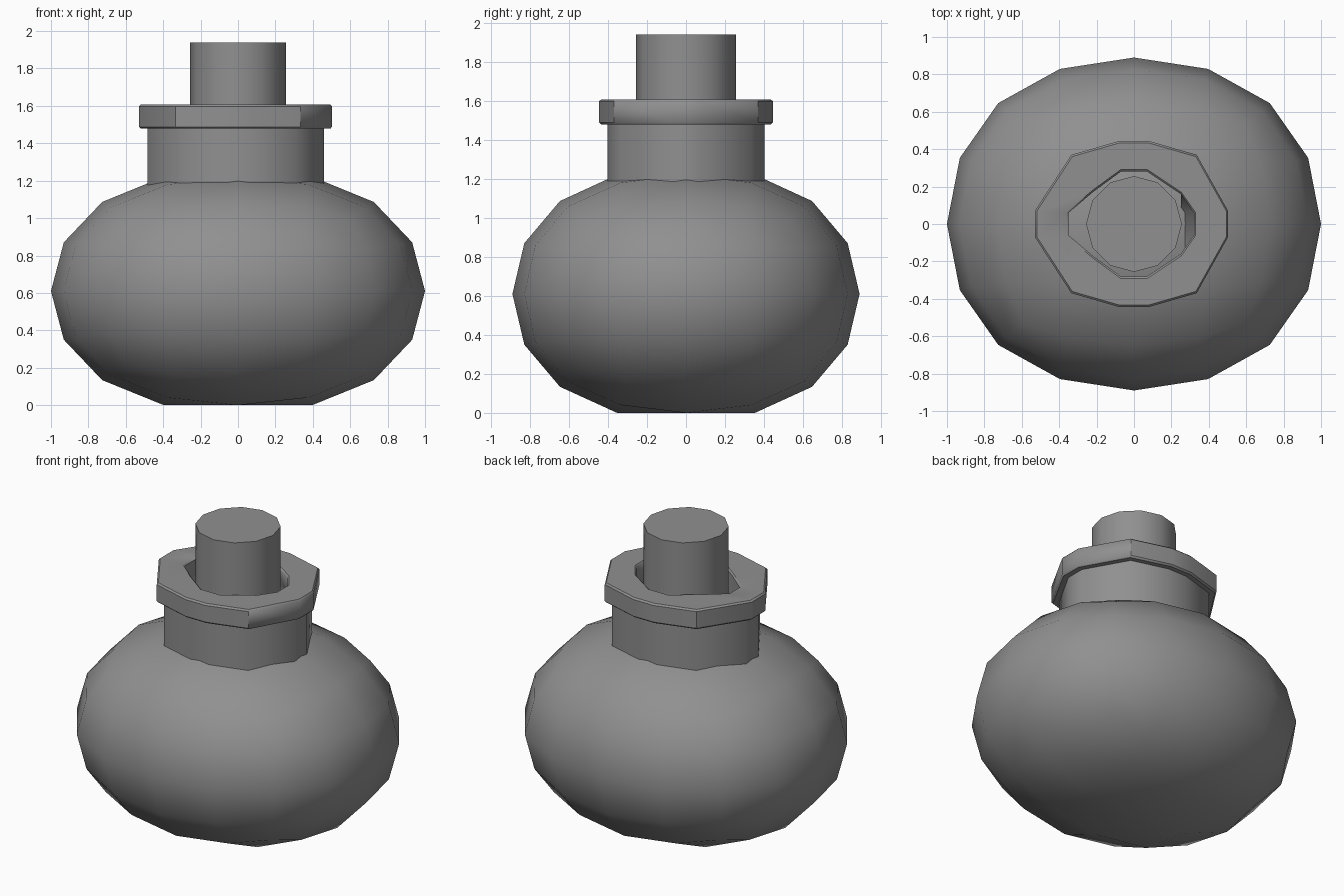
import bpy, bmesh, math

if "Cube" in bpy.data.objects:
    bpy.data.objects.remove(bpy.data.objects["Cube"], do_unlink=True)

grey = bpy.data.materials.new("plain grey")
grey.use_nodes = True
colour = (0.28, 0.28, 0.28, 1)
grey.diffuse_color = colour
grey.node_tree.nodes["Principled BSDF"].inputs["Base Color"].default_value = colour


def make_object(name, bm):
    """Turn a bmesh into a selected, active grey object."""
    bmesh.ops.recalc_face_normals(bm, faces=bm.faces)
    mesh = bpy.data.meshes.new(name)
    bm.to_mesh(mesh)
    bm.free()
    mesh.materials.append(grey)
    ob = bpy.data.objects.new(name, mesh)
    bpy.context.collection.objects.link(ob)
    bpy.ops.object.select_all(action='DESELECT')
    ob.select_set(True)
    bpy.context.view_layer.objects.active = ob
    return ob


def mirrored(half):
    """Complete a left-to-right outline by mirroring it across y = 0."""
    return half + [(x, -y) for x, y in reversed(half)]


def ring(name, outer, inner, low, high, low_inner=None):
    """Hollow collar between two outlines with equal point counts."""
    bm = bmesh.new()
    loops = []
    for pts, z in ((outer, low), (outer, high), (inner, high), (low_inner or inner, low)):
        loops.append([bm.verts.new((x, y, z)) for x, y in pts])
    n = len(outer)
    for a, b in zip(loops, loops[1:] + loops[:1]):
        for i in range(n):
            j = (i + 1) % n
            bm.faces.new((a[i], a[j], b[j], b[i]))
    return make_object(name, bm)


# Rounded body: subdivided cube, squashed and flattened underneath
bm = bmesh.new()
bmesh.ops.create_cube(bm, size=2)
body = make_object("body", bm)
sub = body.modifiers.new("rounding", 'SUBSURF')
sub.levels = 2
bpy.ops.object.modifier_apply(modifier=sub.name)
reach = max(v.co.x for v in body.data.vertices)
for v in body.data.vertices:
    x, y, z = v.co / reach
    v.co = (x, y * 0.89, max(0, 0.61 + z * 0.656))
bpy.ops.object.shade_smooth()

# Outlines shared by the neck and the rim
rim_outline = mirrored([(-0.53, 0.07), (-0.335, 0.37), (-0.075, 0.445),
                        (0.075, 0.445), (0.335, 0.37), (0.503, 0.07)])
neck_outline = [(x * 0.915, y * 0.905) for x, y in rim_outline]
hole = mirrored([(-0.35, 0.06), (-0.22, 0.17), (-0.07, 0.28),
                 (0.07, 0.28), (0.25, 0.16), (0.32, 0.06)])
hole_base = [(min(x, 0.25), y) for x, y in hole]

# Neck sunk into the body
ring("neck", neck_outline, hole, 1.1, 1.49, hole_base)
bpy.ops.object.shade_smooth_by_angle(angle=math.radians(50))

# Rim with softened edges
rim = ring("rim", rim_outline, hole, 1.478, 1.608)
bevel = rim.modifiers.new("soft edge", 'BEVEL')
bevel.width = 0.01
bevel.segments = 1
bevel.limit_method = 'ANGLE'
bevel.angle_limit = math.radians(60)
bpy.ops.object.modifier_apply(modifier=bevel.name)
bpy.ops.object.shade_smooth_by_angle(angle=math.radians(40))

# Stopper standing in the hole
bm = bmesh.new()
bmesh.ops.create_cone(bm, cap_ends=True, segments=12, radius1=0.256, radius2=0.256, depth=0.74)
bmesh.ops.translate(bm, verts=bm.verts, vec=(0, 0, 1.57))
make_object("stopper", bm)
bpy.ops.object.shade_smooth_by_angle(angle=math.radians(40))
